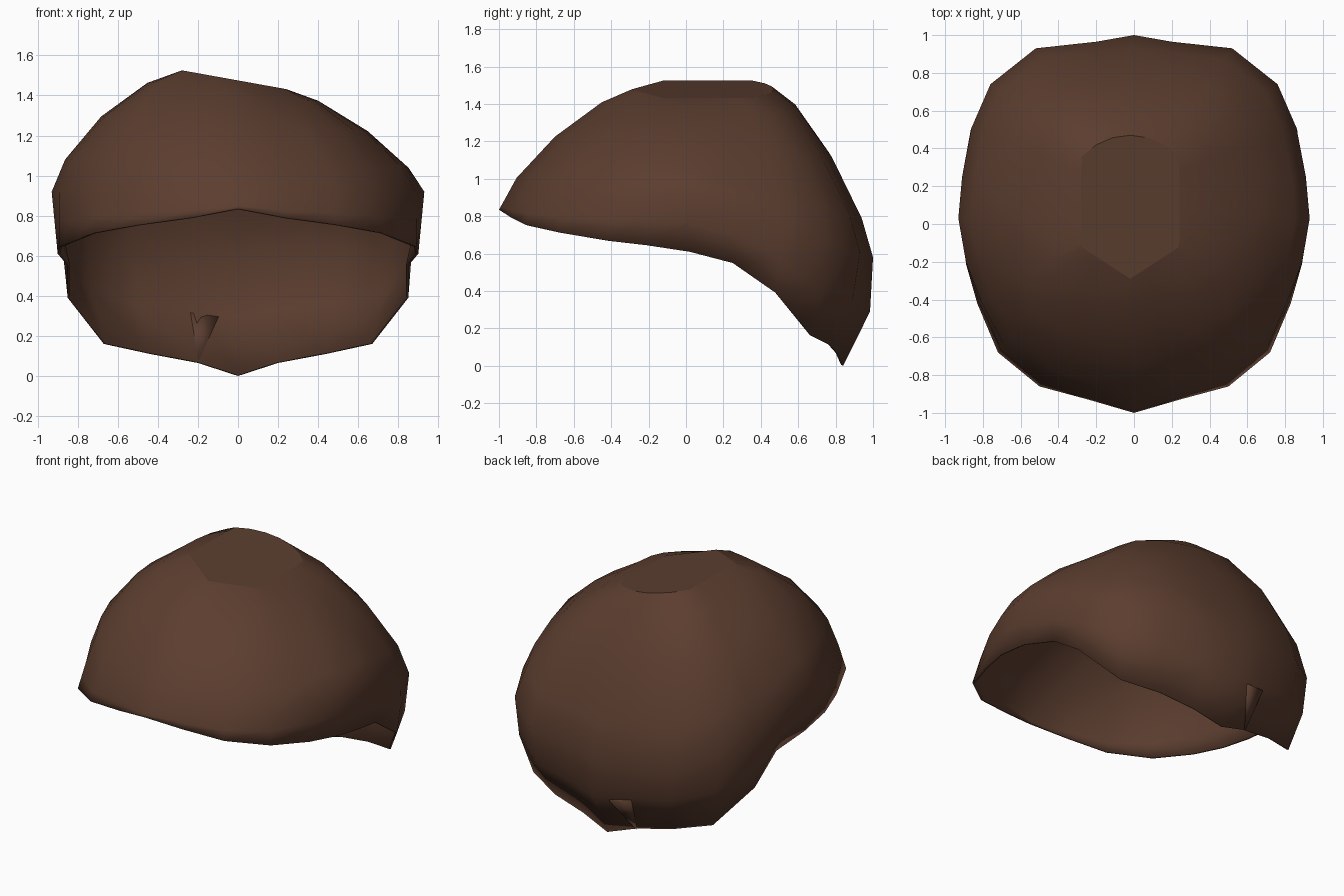
import bpy
import bmesh
from math import sin, cos, pi, radians
from mathutils import Vector

default = bpy.data.objects.get("Cube")
if default:
    bpy.data.objects.remove(default, do_unlink=True)

# Single colour
brown = bpy.data.materials.new("dark_brown")
brown.use_nodes = True
colour = (0.105, 0.047, 0.028, 1)
brown.diffuse_color = colour
shader = brown.node_tree.nodes["Principled BSDF"]
shader.inputs["Base Color"].default_value = colour
shader.inputs["Roughness"].default_value = 0.9


def add_object(name, bm, thickness, offset):
    """Turn a bmesh sheet into a thin, smooth shaded object."""
    mesh = bpy.data.meshes.new(name)
    bm.to_mesh(mesh)
    bm.free()
    mesh.materials.append(brown)
    obj = bpy.data.objects.new(name, mesh)
    bpy.context.collection.objects.link(obj)
    bpy.ops.object.select_all(action="DESELECT")
    obj.select_set(True)
    bpy.context.view_layer.objects.active = obj
    bpy.ops.object.shade_smooth_by_angle(angle=radians(50))
    solid = obj.modifiers.new("thickness", "SOLIDIFY")
    solid.thickness = thickness
    solid.offset = offset
    return obj


# Half outlines, front to back: open rim (x, y, z) and girth (x, y)
RIM = [(0, -1, .835), (.24, -.93, .79), (.5, -.86, .755), (.72, -.68, .715),
       (.83, -.42, .67), (.89, -.21, .645), (.9, .02, .61), (.85, .25, .55),
       (.85, .48, .39), (.67, .67, .16), (.44, .77, .11), (.2, .81, .065),
       (0, .84, 0)]
GIRTH = [(0, -.985), (.235, -.915), (.48, -.825), (.685, -.645), (.81, -.41),
         (.89, -.2), (.93, .03), (.91, .25), (.86, .51), (.76, .74),
         (.52, .93), (.2, .965), (0, 1)]
HALF = len(RIM) - 1
DOME_STEPS = 4


def girth_height(y):
    return .93 - (.35 * y if y > 0 else -.07 * y)


def meridian(index, side):
    """Points from the rim, over the girth, up to the flat crown."""
    rim = Vector(RIM[index])
    gx, gy = GIRTH[index]
    girth = Vector((gx, gy, girth_height(gy)))
    rim.x *= side
    girth.x *= side
    # Lower wall, rounded towards the back
    outward = Vector((girth.x, girth.y, 0)).normalized()
    bulge = .11 * (girth.z - rim.z) * max(0, gy) ** 2
    wall = (rim + girth) / 2 + outward * bulge
    # Tilted crown outline: pointed front, straight sides, round back
    turn = pi * index / HALF
    x = min(.26, .36 * sin(turn))
    y = max(.09 - .38 * cos(turn), .65 * x - .29)
    x = side * x - .02
    crown = Vector((x, y, 1.475 - .18 * x))
    # Dome curve, fuller on the diagonals and on the raised side
    power = 1.52 - .08 * abs(sin(2 * turn))
    if side < 0:
        power -= .14 * sin(turn)
    points = [rim, wall]
    for step in range(DOME_STEPS + 1):
        t = pi / 2 * step / DOME_STEPS
        p = crown.lerp(girth, max(0, cos(t)) ** power)
        p.z = girth.z + (crown.z - girth.z) * sin(t) ** power
        points.append(p)
    return points


# Hollow shell: loft the meridians all the way round and close the crown
bm = bmesh.new()
order = [(i, 1) for i in range(HALF + 1)]
order += [(i, -1) for i in range(HALF - 1, 0, -1)]
columns = [[bm.verts.new(p) for p in meridian(*key)] for key in order]
for a, b in zip(columns, columns[1:] + columns[:1]):
    for k in range(len(a) - 1):
        bm.faces.new((a[k], b[k], b[k + 1], a[k + 1]))
crown_face = bm.faces.new([c[-1] for c in columns])
bmesh.ops.recalc_face_normals(bm, faces=bm.faces)
bm.normal_update()
if crown_face.normal.z < 0:
    bmesh.ops.reverse_faces(bm, faces=bm.faces)
shell = add_object("shell", bm, .012, -1)

# Crisp border around the flat crown
crown_poly = max(shell.data.polygons, key=lambda f: len(f.vertices))
crown_keys = set(crown_poly.edge_keys)
for edge in shell.data.edges:
    if edge.key in crown_keys:
        edge.use_edge_sharp = True

# Small triangular fold at the nape
bm = bmesh.new()
corners = [(-.2, .81, .07), (-.1, .955, .29), (-.24, .925, .31)]
bm.faces.new([bm.verts.new(c) for c in corners])
add_object("nape_fold", bm, .026, 0)
